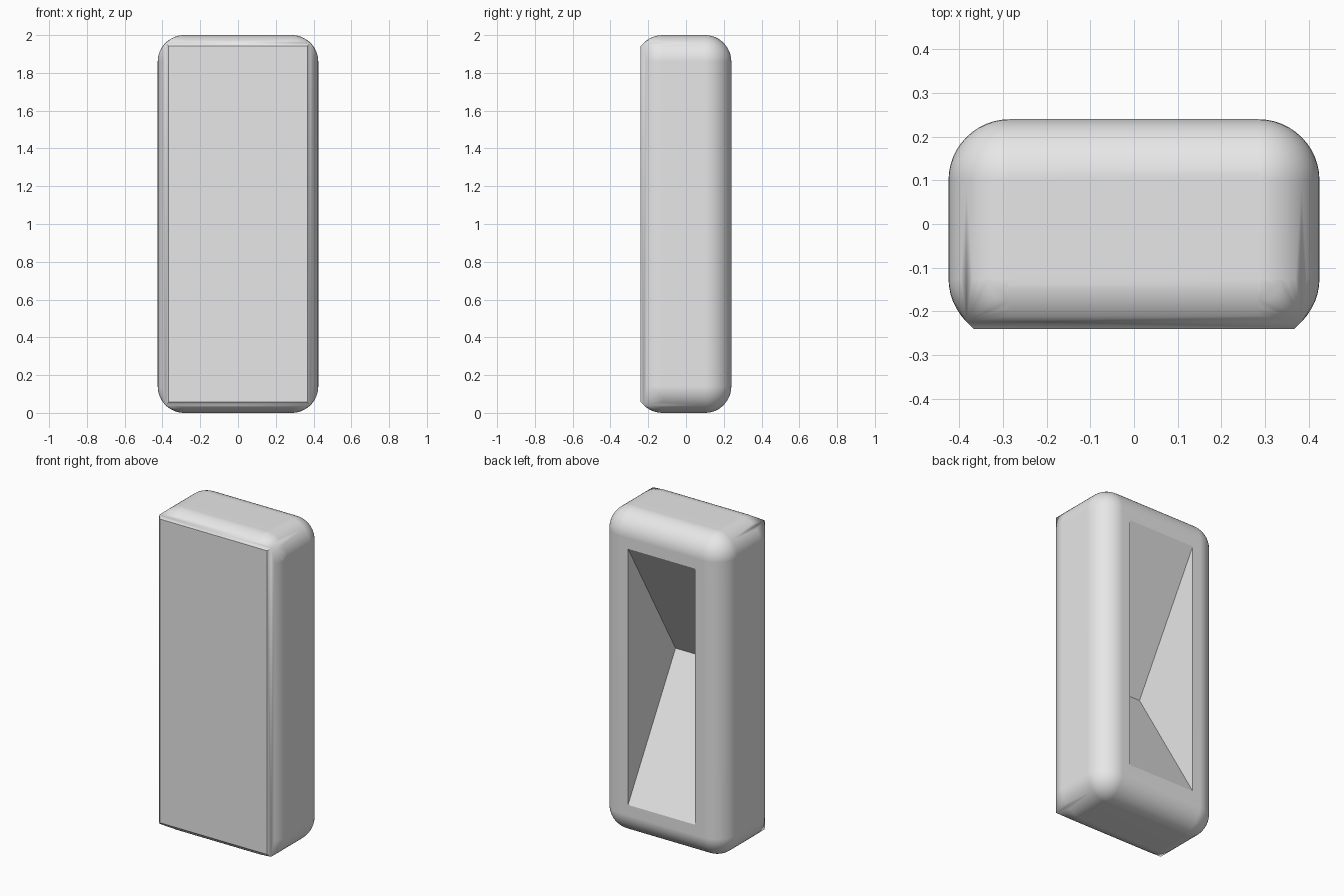
import bpy, bmesh, math
from mathutils import Vector

if "Cube" in bpy.data.objects:
    bpy.data.objects.remove(bpy.data.objects["Cube"], do_unlink=True)

# Main dimensions
HALF_X, HALF_Y, HEIGHT = 0.425, 0.24, 2.0
R = 0.14                      # rounding radius
FRONT_CENTRE = -0.125         # y of the front rounding centres
STEP = math.radians(7.5)

grey = bpy.data.materials.new("light_grey")
grey.use_nodes = True
grey.diffuse_color = (0.8, 0.8, 0.8, 1)
grey.node_tree.nodes["Principled BSDF"].inputs["Base Color"].default_value = (0.8, 0.8, 0.8, 1)


def hull_object(name, points):
    """Make an object from the convex hull of some points."""
    bm = bmesh.new()
    for p in points:
        bm.verts.new(p)
    bmesh.ops.remove_doubles(bm, verts=bm.verts[:], dist=0.0005)
    res = bmesh.ops.convex_hull(bm, input=bm.verts[:])
    loose = [v for v in bm.verts if not v.link_faces]
    bmesh.ops.delete(bm, geom=loose, context='VERTS')
    bmesh.ops.dissolve_limit(bm, angle_limit=math.radians(0.5),
                             verts=bm.verts[:], edges=bm.edges[:])
    bmesh.ops.recalc_face_normals(bm, faces=bm.faces[:])
    mesh = bpy.data.meshes.new(name)
    bm.to_mesh(mesh)
    bm.free()
    mesh.materials.append(grey)
    obj = bpy.data.objects.new(name, mesh)
    bpy.context.collection.objects.link(obj)
    return obj


# Body: rounded corners, with straight mitred chamfers around the front face
k = R * math.sqrt(0.5)
mitre_y = FRONT_CENTRE - k
chamfer = HALF_Y + mitre_y
points = []
for sx in (-1, 1):
    for sz in (-1, 1):
        cx, cz = sx * (HALF_X - R), HEIGHT / 2 + sz * (HEIGHT / 2 - R)
        for sy, cy in ((-1, FRONT_CENTRE), (1, HALF_Y - R)):
            for i in range(13):
                for j in range(13):
                    a, b = i * STEP, j * STEP
                    d = Vector((sx * math.cos(a) * math.cos(b),
                                sy * math.sin(a) * math.cos(b),
                                sz * math.sin(b))) * R
                    if d.y > -k - 0.0001:
                        points.append(Vector((cx, cy, cz)) + d)
        points.append((cx + sx * k, mitre_y, cz + sz * k))
        points.append((cx + sx * (k - chamfer), -HALF_Y, cz + sz * (k - chamfer)))
body = hull_object("body", points)

# Wedge-shaped recess in the back, deepest along a level crease at mid height
crease_y, open_x, open_z = -0.226, 0.23, 0.795
outer_y = HALF_Y + 0.1
outer_z = open_z * (outer_y - crease_y) / (HALF_Y - crease_y)
wedge = []
for x in (-open_x, open_x):
    wedge.append((x, crease_y, HEIGHT / 2))
    for s in (-1, 1):
        wedge.append((x, outer_y, HEIGHT / 2 + s * outer_z))
cutter = hull_object("recess_cutter", wedge)
cutter.hide_render = True

bpy.ops.object.select_all(action='DESELECT')
body.select_set(True)
bpy.context.view_layer.objects.active = body
cut = body.modifiers.new("recess", 'BOOLEAN')
cut.operation = 'DIFFERENCE'
cut.solver = 'EXACT'
cut.object = cutter
bpy.ops.object.modifier_apply(modifier=cut.name)
bpy.data.objects.remove(cutter, do_unlink=True)

# Smooth roundings, crisp front and recess edges
bpy.ops.object.shade_smooth_by_angle(angle=math.radians(25))
normals = body.modifiers.new("flat_faces", 'WEIGHTED_NORMAL')
normals.keep_sharp = True
